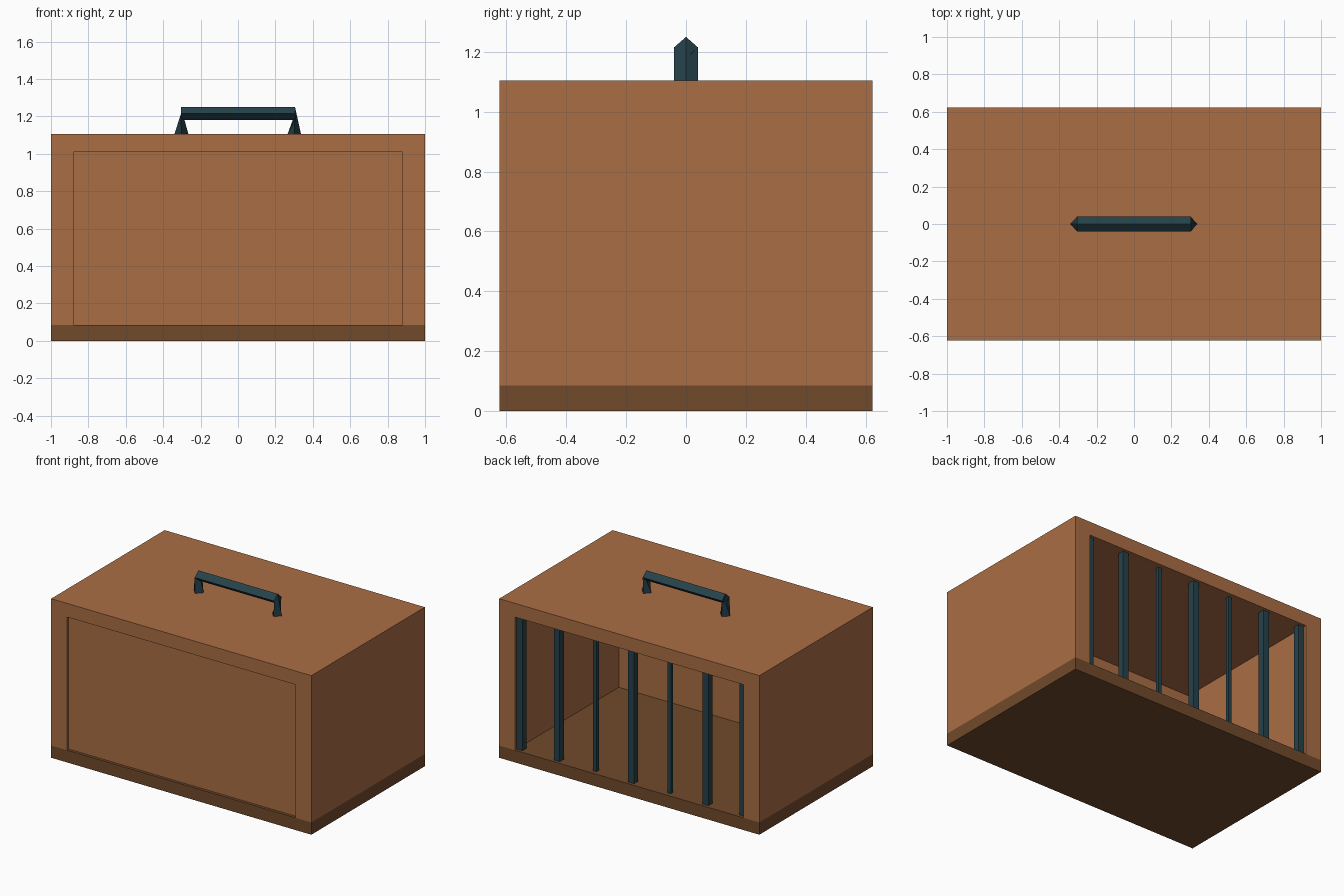
import bpy, bmesh

if "Cube" in bpy.data.objects:
    bpy.data.objects.remove(bpy.data.objects["Cube"])

HALF_Y = 0.623      # half depth of the crate
FLOOR = 0.085       # top of the base slab
TOP = 1.105         # top of the crate


def material(name, rgb):
    m = bpy.data.materials.new(name)
    m.diffuse_color = (*rgb, 1)
    m.use_nodes = True
    m.node_tree.nodes["Principled BSDF"].inputs["Base Color"].default_value = m.diffuse_color
    return m


wood = material("warm brown wood", (0.402, 0.156, 0.058))
dark_wood = material("dark brown wood", (0.165, 0.069, 0.025))
metal = material("dark teal metal", (0.0194, 0.0545, 0.0704))


def loft(name, rings, mat):
    """Skin equal-length rings of points and cap both ends."""
    bm = bmesh.new()
    loops = [[bm.verts.new(p) for p in ring] for ring in rings]
    n = len(loops[0])
    for a, b in zip(loops, loops[1:]):
        for i in range(n):
            j = (i + 1) % n
            bm.faces.new((a[i], a[j], b[j], b[i]))
    bm.faces.new(loops[0][::-1])
    bm.faces.new(loops[-1])
    bmesh.ops.recalc_face_normals(bm, faces=bm.faces)
    me = bpy.data.meshes.new(name)
    bm.to_mesh(me)
    bm.free()
    me.materials.append(mat)
    ob = bpy.data.objects.new(name, me)
    bpy.context.collection.objects.link(ob)
    return ob


def box(name, x0, x1, y0, y1, z0, z1, mat):
    return loft(name, [[(x0, y0, z), (x1, y0, z), (x1, y1, z), (x0, y1, z)]
                       for z in (z0, z1)], mat)


# Base slab
box("base", -1, 1, -HALF_Y, HALF_Y, 0, FLOOR, dark_wood)

# Side walls and roof as one extruded arch profile
arch = [(-1, FLOOR), (-1, TOP), (1, TOP), (1, FLOOR),
        (0.88, FLOOR), (0.88, 1.01), (-0.88, 1.01), (-0.88, FLOOR)]
loft("crate_shell", [[(x, y, z) for x, z in arch] for y in (-HALF_Y, HALF_Y)], wood)

# Slightly recessed solid front panel
box("front_panel", -0.88, 0.88, -HALF_Y + 0.02, -0.52, FLOOR, 1.01, wood)

# Cage bars across the open back, thinner at the third and fifth
for i in range(7):
    x = (i - 3) * 2 / 7
    h = 0.0125 if i in (2, 4) else 0.0225
    box(f"cage_bar_{i + 1}", x - h, x + h, 0.58 - h, 0.58 + h, 0.02, 1.04, metal)

# Carry handle: diamond section running up, across and down
W = 0.04


def foot(first, second):
    m = (first + second) / 2
    return [(first, 0, TOP), (m, -W, TOP), (second, 0, TOP), (m, W, TOP)]


def grip_end(x):
    return [(x, 0, 1.18), (x, -W, 1.215), (x, 0, 1.25), (x, W, 1.215)]


loft("carry_handle", [foot(-0.34, -0.265), grip_end(-0.305),
                      grip_end(0.305), foot(0.265, 0.337)], metal)
